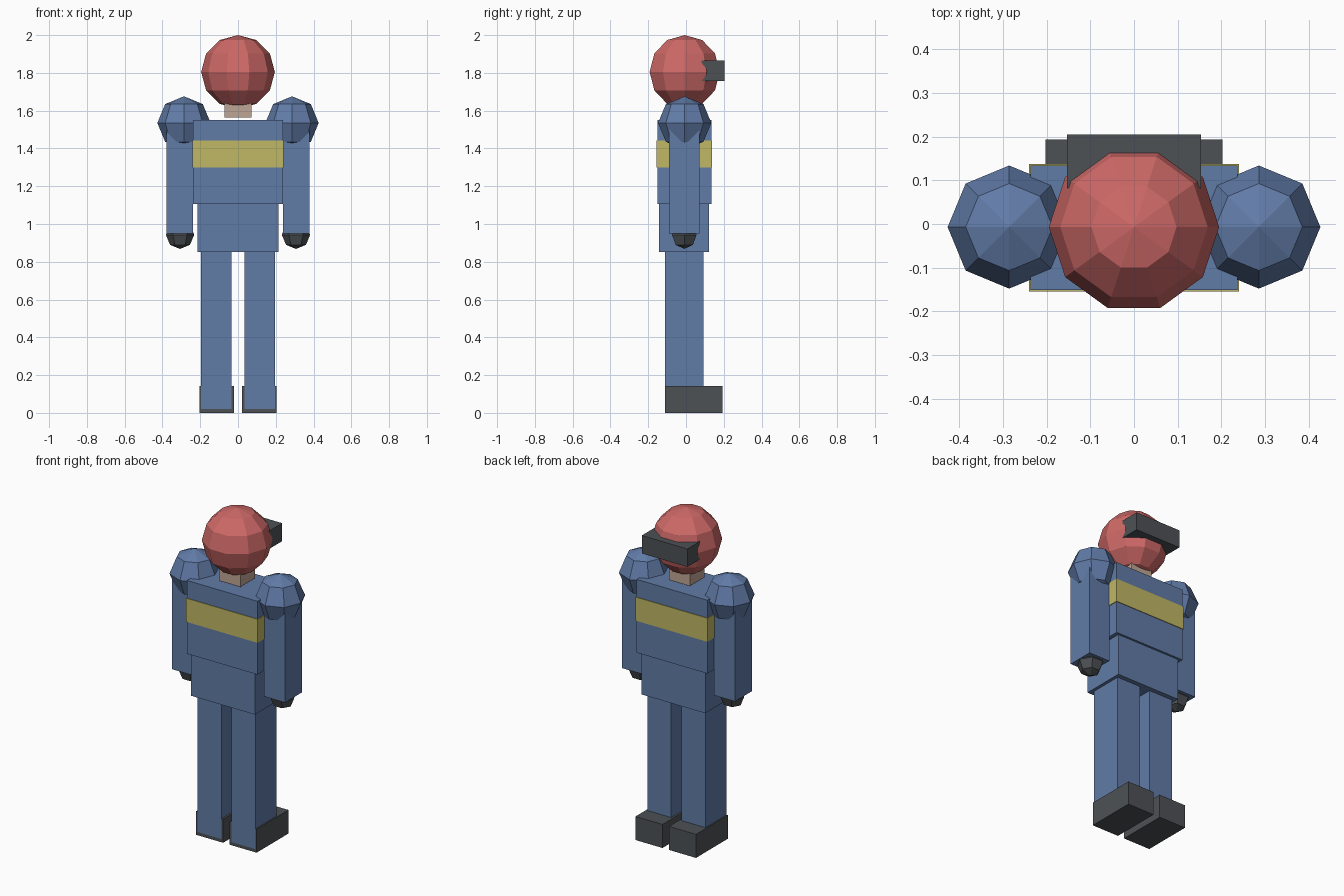
import bpy
import math

cube = bpy.data.objects.get("Cube")
if cube:
    bpy.data.objects.remove(cube, do_unlink=True)


def material(name, rgb):
    mat = bpy.data.materials.new(name)
    mat.use_nodes = True
    color = (*rgb, 1.0)
    mat.diffuse_color = color
    mat.node_tree.nodes["Principled BSDF"].inputs["Base Color"].default_value = color
    return mat


blue = material("uniform blue", (0.12, 0.2, 0.39))
red = material("helmet red", (0.61, 0.14, 0.135))
dark = material("dark grey", (0.075, 0.083, 0.09))
yellow = material("stripe yellow", (0.53, 0.48, 0.13))
skin = material("skin", (0.52, 0.38, 0.3))


def finish(name, mat):
    obj = bpy.context.object
    obj.name = obj.data.name = name
    obj.data.materials.append(mat)
    return obj


def box(name, mat, x, y, z):
    """Box spanning the given (low, high) ranges."""
    ranges = (x, y, z)
    bpy.ops.mesh.primitive_cube_add(size=1, location=[(a + b) / 2 for a, b in ranges])
    bpy.context.object.scale = [b - a for a, b in ranges]
    bpy.ops.object.transform_apply(location=False, rotation=False, scale=True)
    return finish(name, mat)


def ball(name, mat, center, radius, segments, rings):
    """Faceted sphere with a corner pointing along y."""
    bpy.ops.mesh.primitive_uv_sphere_add(segments=segments, ring_count=rings, radius=radius,
                                         location=center, rotation=(0, 0, math.pi / 2))
    return finish(name, mat)


MID = -0.007

# Head and neck
ball("helmet", red, (0, MID, 1.805), 0.195, 10, 6)
box("visor", dark, (-0.153, 0.153), (0.083, 0.205), (1.757, 1.866))
box("neck", skin, (-0.071, 0.071), (MID - 0.071, MID + 0.071), (1.565, 1.7))

# Body
box("torso", blue, (-0.237, 0.237), (-0.151, 0.134), (1.105, 1.55))
box("chest_stripe", yellow, (-0.241, 0.241), (-0.155, 0.138), (1.3, 1.443))
box("hips", blue, (-0.214, 0.214), (-0.143, 0.121), (0.853, 1.105))

# Limbs on both sides
for side, s in (("left", 1), ("right", -1)):
    def span(a, b):
        return tuple(sorted((s * a, s * b)))

    ball(side + "_shoulder", blue, (s * 0.286, MID, 1.535), 0.141, 8, 4)
    box(side + "_arm", blue, span(0.238, 0.379), (-0.09, 0.072), (0.95, 1.5))
    ball(side + "_hand", dark, (s * 0.307, MID - 0.002, 0.943), 0.075, 6, 4)
    box(side + "_leg", blue, span(0.034, 0.195), (-0.112, 0.093), (0.02, 0.853))
    box(side + "_boot", dark, span(0.022, 0.203), (-0.111, 0.194), (0, 0.143))
